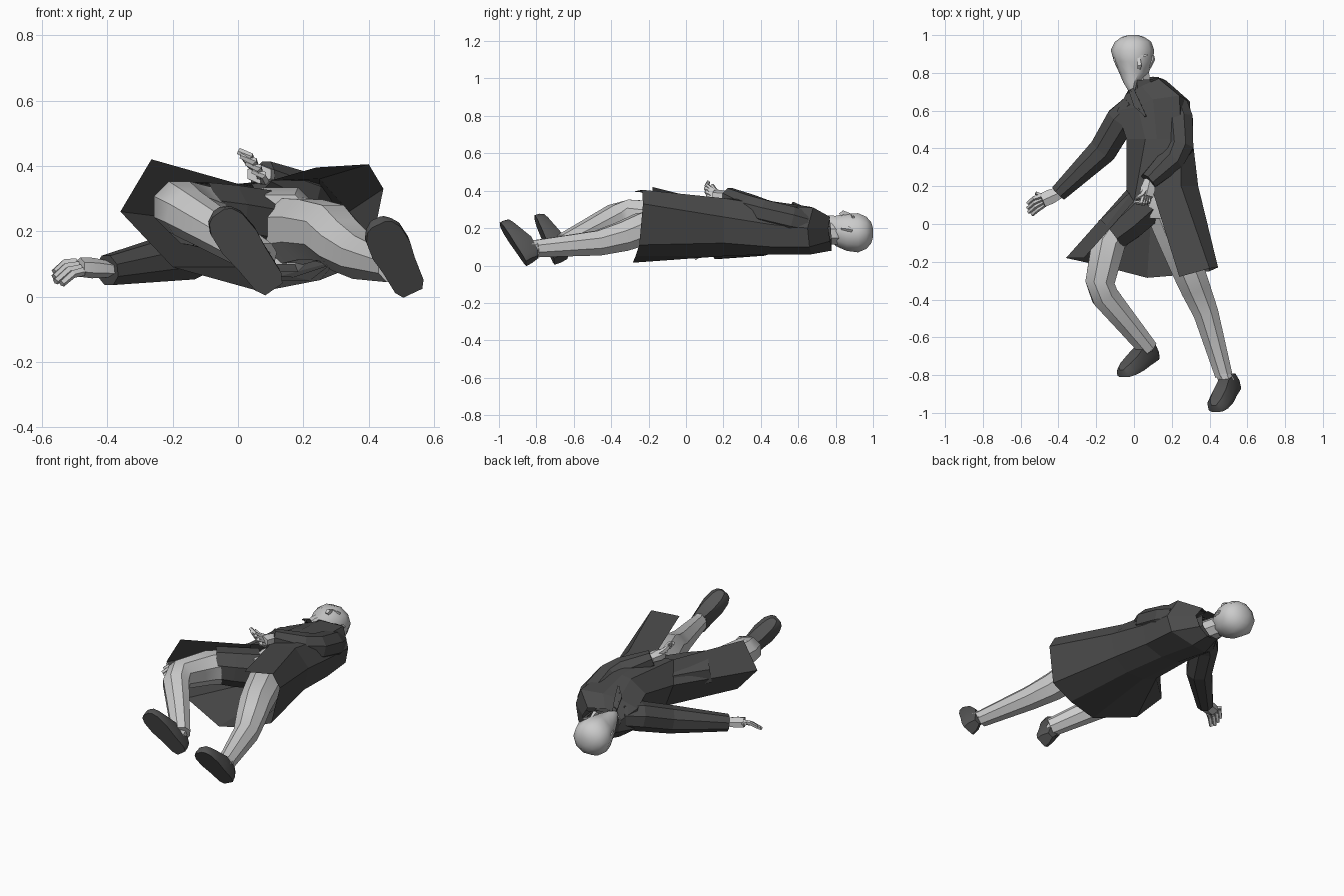
import bpy, bmesh, math
from mathutils import Vector as V


def material(name, g):
    m = bpy.data.materials.new(name)
    m.diffuse_color = (g, g, g, 1)
    return m


DARK = material("dark cloth", 0.07)
SHOE = material("shoe leather", 0.09)


def loft(name, rings, closed=True, caps=True, mat=None, smooth=None):
    """Skin equal-length rings; an integer 'closed' leaves the first strips open."""
    bm = bmesh.new()
    rows = [[bm.verts.new(p) for p in r] for r in rings]
    n = len(rows[0])
    for k, (a, b) in enumerate(zip(rows, rows[1:])):
        shut = closed if isinstance(closed, bool) else k >= closed
        for i in range(n if shut else n - 1):
            j = (i + 1) % n
            bm.faces.new((a[i], a[j], b[j], b[i]))
    if caps:
        bm.faces.new(rows[0][::-1])
        bm.faces.new(rows[-1])
    bmesh.ops.recalc_face_normals(bm, faces=bm.faces[:])
    me = bpy.data.meshes.new(name)
    bm.to_mesh(me)
    bm.free()
    ob = bpy.data.objects.new(name, me)
    bpy.context.collection.objects.link(ob)
    if mat:
        me.materials.append(mat)
    if smooth:
        bpy.ops.object.select_all(action='DESELECT')
        ob.select_set(True)
        bpy.context.view_layer.objects.active = ob
        bpy.ops.object.shade_smooth_by_angle(angle=math.radians(smooth))
    return ob


def tube(name, path, sides=8, flat=1.0, **kw):
    """Limb along (x, y, z, radius) points; flat squashes it vertically."""
    pts = [V(p[:3]) for p in path]
    rings = []
    for i, p in enumerate(pts):
        d = (pts[min(i + 1, len(pts) - 1)] - pts[max(i - 1, 0)]).normalized()
        s = d.cross(V((0, 0, 1))).normalized()
        u = s.cross(d)
        r = path[i][3]
        rings.append([p + s * r * math.cos(a) + u * r * flat * math.sin(a)
                      for a in (2 * math.pi * (k + .5) / sides for k in range(sides))])
    return loft(name, rings, **kw)


# long coat: rings run from the left front edge round the back to the right edge
hem = [(-.265, -.18, .42), (-.36, -.18, .26), (-.20, -.215, .09), (.07, -.285, .015),
       (.25, -.27, .05), (.40, -.25, .11), (.445, -.23, .33), (.40, -.235, .405), (.24, -.28, .395)]
waist = [(.0, .12, .345), (-.04, .18, .22), (.0, .2, .09), (.1, .2, .05),
         (.22, .2, .05), (.31, .2, .12), (.34, .2, .26), (.25, .2, .36), (.10, .17, .355)]
chest = [(.06, .45, .335), (-.04, .45, .27), (-.04, .45, .12), (.05, .45, .07),
         (.17, .45, .06), (.29, .45, .1), (.31, .45, .22), (.25, .45, .32), (.12, .45, .345)]
shoulder = [(.02, .62, .29), (-.09, .6, .25), (-.09, .6, .13), (.0, .64, .07),
            (.12, .67, .06), (.27, .66, .1), (.295, .65, .2), (.24, .68, .31), (.10, .66, .315)]
collar = [(-.01, .70, .25), (-.04, .69, .2), (-.03, .71, .13), (.02, .76, .09),
          (.1, .78, .08), (.15, .77, .13), (.17, .76, .2), (.13, .77, .26), (.04, .73, .265)]
loft("long_coat", [hem, waist, chest, shoulder, collar], closed=1, caps=False, mat=DARK)

# trouser seat, collar and tie
tube("trouser_seat", [(.14, .32, .2, .12), (.13, .12, .205, .14), (.13, .03, .205, .115)], smooth=40)
tube("standing_collar", [(.055, .70, .17, .095), (.05, .77, .175, .09)], caps=False, mat=DARK)
loft("left_lapel", [[(-.03, .71, .265), (.0, .70, .27), (.06, .57, .332), (.0, .62, .305)],
                    [(-.03, .71, .272), (.0, .70, .277), (.06, .57, .338), (.0, .62, .312)]], mat=DARK)
tube("neck_tie", [(-.01, .71, .25, .015), (.01, .66, .285, .02), (.06, .57, .335, .008)], 4, mat=DARK)

# legs, the left thigh wrapped by the coat front
tube("thigh_wrap", [(.06, .10, .22, .115), (-.04, .01, .24, .11), (-.125, -.055, .255, .103)],
     caps=False, mat=DARK)
tube("left_leg", [(-.08, -.02, .24, .095), (-.135, -.1, .25, .097), (-.18, -.31, .275, .084),
                  (-.155, -.38, .255, .078), (-.04, -.52, .185, .066), (.075, -.66, .115, .055)], smooth=35)
tube("right_leg", [(.16, .08, .2, .11), (.22, -.08, .205, .10), (.285, -.24, .195, .093),
                   (.325, -.34, .155, .085), (.38, -.47, .12, .072), (.475, -.8, .09, .05)], smooth=35)


# shoes: profile stations run from heel to toe
def shoe(name, heel, toe, ankle):
    h, t = V(heel), V(toe)
    d = (t - h).normalized()
    u = V((0, 1, .1))
    u = (u - d * u.dot(d)).normalized()
    s = d.cross(u)
    rings = []
    for f, w, k in ((0, .032, .075), (.1, .048, .09), (.4, .054, .10), (.62, .063, .08),
                    (.85, .058, .062), (.96, .042, .052), (1, .022, .04)):
        c = h + (t - h) * f
        rings.append([c + s * w * a + u * k * b for a, b in
                      ((-1, 0), (1, 0), (1, .45), (.55, 1), (-.55, 1), (-1, .45))])
    loft(name, rings, mat=SHOE, smooth=35)
    c = h + d * .075 + u * .06
    tube(name + "_ankle", [(*c, .042), (*ankle, .042)], smooth=40)


shoe("left_shoe", (.11, -.705, .022), (-.06, -.81, .255), (.06, -.63, .13))
shoe("right_shoe", (.535, -.855, .01), (.43, -.995, .22), (.46, -.77, .1))

# sleeves
tube("left_sleeve", [(.0, .62, .19, .075), (-.07, .55, .18, .085), (-.165, .39, .125, .08),
                     (-.40, .163, .08, .049)], mat=DARK)
tube("right_sleeve", [(.215, .63, .22, .075), (.235, .56, .24, .082), (.24, .41, .28, .08),
                      (.195, .335, .31, .075), (.075, .225, .37, .05)], mat=DARK)


# hands: flattened palm with four fingers and a thumb
def hand(side, wrist, palm, across, tips, thumb):
    w, p, a = V(wrist), V(palm), V(across)
    tube(side + "_palm", [(*w, .034), (*(w.lerp(p, .6)), .045), (*p, .042)], 6, .7, smooth=40)
    for i in range(4):
        base = p + a * (i - 1.5) * .02
        path = [(*base, .014)]
        for k, t in enumerate(tips):
            q = base + V(t) * (1 - .12 * abs(i - 1.3)) + a * (i - 1.5) * .005
            path.append((*q, .013 - .002 * k))
        tube(f"{side}_finger_{i + 1}", path, 5)
    tube(side + "_thumb", [(*w.lerp(p, .3), .018), (*w.lerp(p, .8).lerp(V(thumb), .5), .015),
                           (*thumb, .010)], 5)


hand("left", (-.385, .17, .083), (-.485, .125, .09), (-.35, .75, .45),
     [(-.04, -.02, -.005), (-.08, -.055, -.04)], (-.52, .165, .105))
hand("right", (.085, .235, .37), (.065, .15, .375), (.55, .05, -.75),
     [(-.01, -.045, .03), (-.05, -.035, .05)], (.015, .14, .43))

# head: stations along y from chin to crown, face turned up
rings = []
for y, x, z, rx, rz in ((.70, -.012, .235, .015, .02), (.75, -.012, .215, .045, .055),
                        (.80, .0, .185, .078, .085), (.86, -.003, .178, .103, .105),
                        (.92, -.008, .175, .115, .11), (.965, -.005, .175, .096, .09),
                        (.99, -.005, .175, .06, .06), (1.0, -.005, .175, .025, .025)):
    rings.append([V((x + rx * math.cos(a), y, z + rz * math.sin(a)))
                  for a in (math.tau * k / 10 for k in range(10))])
loft("head", rings, smooth=40)
tube("neck", [(.05, .66, .17, .065), (.01, .84, .17, .062)], smooth=40)
tube("nose", [(.025, .885, .27, .008), (.03, .84, .283, .016), (.027, .825, .272, .012)], 4)
for side, s in (("left", -1), ("right", 1)):
    tube(side + "_ear", [(s * .097, .89, .19, .012), (s * .097, .87, .195, .014),
                         (s * .083, .83, .2, .008)], 5)
    tube(side + "_brow", [(.015 + s * .015, .885, .272, .008), (.01 + s * .06, .895, .258, .007)], 4)
